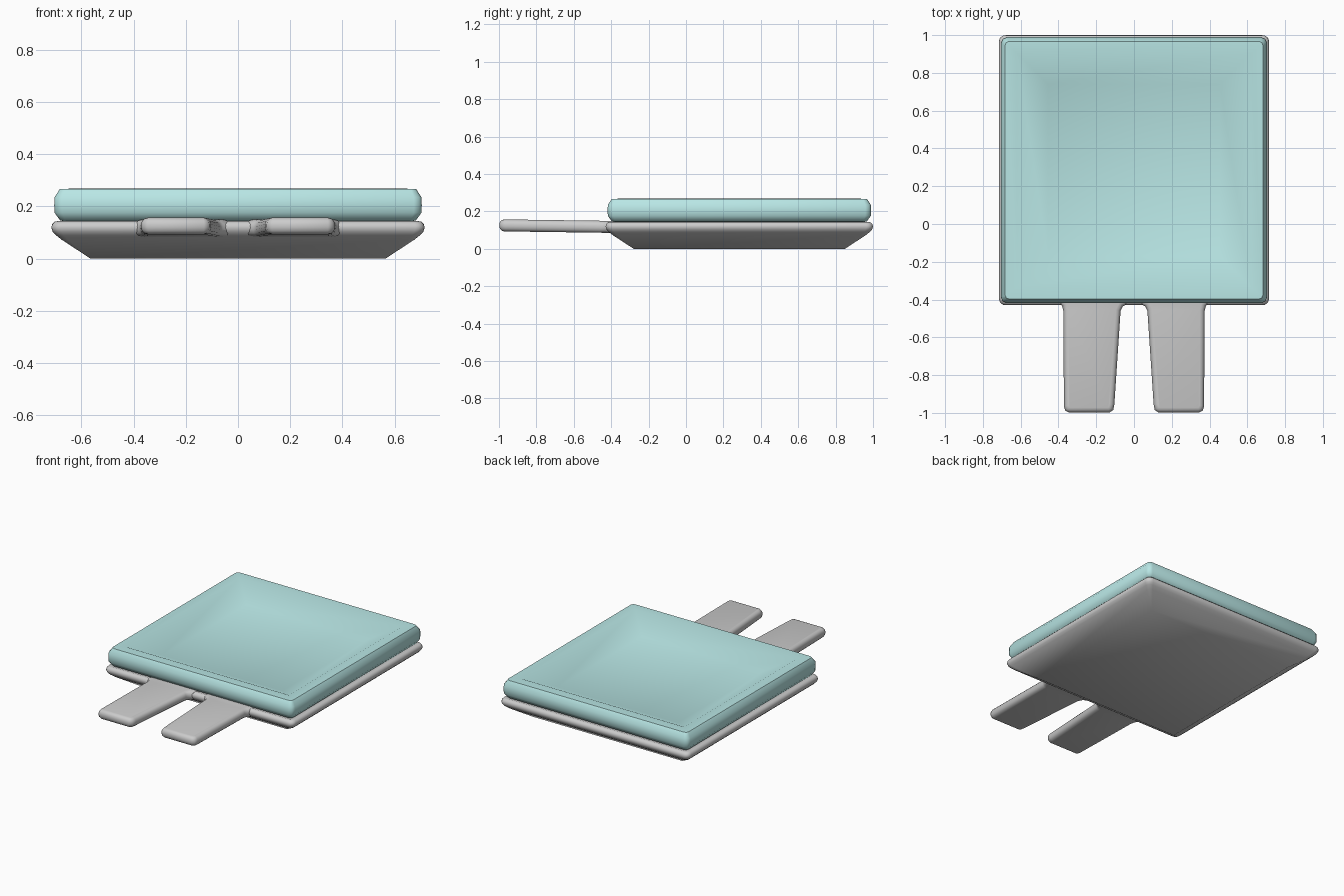
import bpy, bmesh, math

if "Cube" in bpy.data.objects:
    bpy.data.objects.remove(bpy.data.objects["Cube"])

CY = 0.285  # centre of the square pad along y


def finish(name, bm, angle=50, color=None):
    bmesh.ops.recalc_face_normals(bm, faces=bm.faces)
    me = bpy.data.meshes.new(name)
    bm.to_mesh(me)
    bm.free()
    ob = bpy.data.objects.new(name, me)
    bpy.context.collection.objects.link(ob)
    if color:
        mat = bpy.data.materials.new(name + "_colour")
        mat.diffuse_color = color
        mat.use_nodes = True
        mat.node_tree.nodes["Principled BSDF"].inputs["Base Color"].default_value = mat.diffuse_color
        me.materials.append(mat)
    bpy.ops.object.select_all(action='DESELECT')
    bpy.context.view_layer.objects.active = ob
    ob.select_set(True)
    bpy.ops.object.shade_smooth_by_angle(angle=math.radians(angle))
    return ob


def rounded_square(h, r, n):
    pts = []
    for k, (sx, sy) in enumerate(((1, 1), (-1, 1), (-1, -1), (1, -1))):
        for i in range(n + 1):
            a = math.pi / 2 * (k + i / n)
            pts.append((sx * (h - r) + r * math.cos(a),
                        CY + sy * (h - r) + r * math.sin(a)))
    return pts


def loft(profile, n):
    """Stack rounded squares given as (half width, z, corner radius)."""
    bm = bmesh.new()
    rings = [[bm.verts.new((x, y, z)) for x, y in rounded_square(h, r, n)]
             for h, z, r in profile]
    for a, b in zip(rings, rings[1:]):
        for i in range(len(a)):
            j = (i + 1) % len(a)
            bm.faces.new((a[i], a[j], b[j], b[i]))
    bm.faces.new(rings[0])
    bm.faces.new(rings[-1])
    bmesh.ops.remove_doubles(bm, verts=bm.verts, dist=1e-4)
    return bm


# Grey base pan: flat underside, flared sides, rounded rim
finish("base_pan", loft([
    (0.565, 0.0, 0.0), (0.675, 0.072, 0.025), (0.698, 0.09, 0.03),
    (0.710, 0.103, 0.035), (0.715, 0.118, 0.035), (0.712, 0.132, 0.035),
    (0.703, 0.141, 0.03), (0.690, 0.144, 0.025), (0.665, 0.136, 0.02)], 4))

# Teal cushion: flat rim around a square dished top
finish("seat_cushion", loft([
    (0.640, 0.137, 0.01), (0.682, 0.147, 0.02), (0.703, 0.176, 0.03),
    (0.704, 0.205, 0.03), (0.703, 0.235, 0.03),
    (0.682, 0.267, 0.02), (0.620, 0.268, 0.0),
    (0.455, 0.190, 0.0)], 2), color=(0.48, 0.79, 0.78, 1))

# Two flat mounting tongues, flared at the root and slightly raised at the tip
OUTLINE = [(0.03, -0.36), (0.03, -0.420), (0.058, -0.435), (0.071, -0.46),
           (0.104, -0.955), (0.110, -0.985), (0.13, -0.998), (0.345, -0.998),
           (0.364, -0.988), (0.371, -0.965), (0.374, -0.46), (0.380, -0.435),
           (0.395, -0.420), (0.395, -0.36)]
for name, s in (("tongue_left", -1), ("tongue_right", 1)):
    bm = bmesh.new()
    base = bm.faces.new([bm.verts.new((s * x, y, 0.085)) for x, y in OUTLINE])
    ext = bmesh.ops.extrude_face_region(bm, geom=[base])
    for v in ext["geom"]:
        if isinstance(v, bmesh.types.BMVert):
            v.co.z += 0.064
    rims = [e for e in bm.edges
            if abs(e.verts[0].co.z - e.verts[1].co.z) < 1e-5]
    bmesh.ops.bevel(bm, geom=rims, offset=0.026, segments=3, profile=0.5,
                    affect='EDGES')
    for v in bm.verts:
        v.co.z -= (v.co.y + 0.4) * 0.014
    finish(name, bm)
